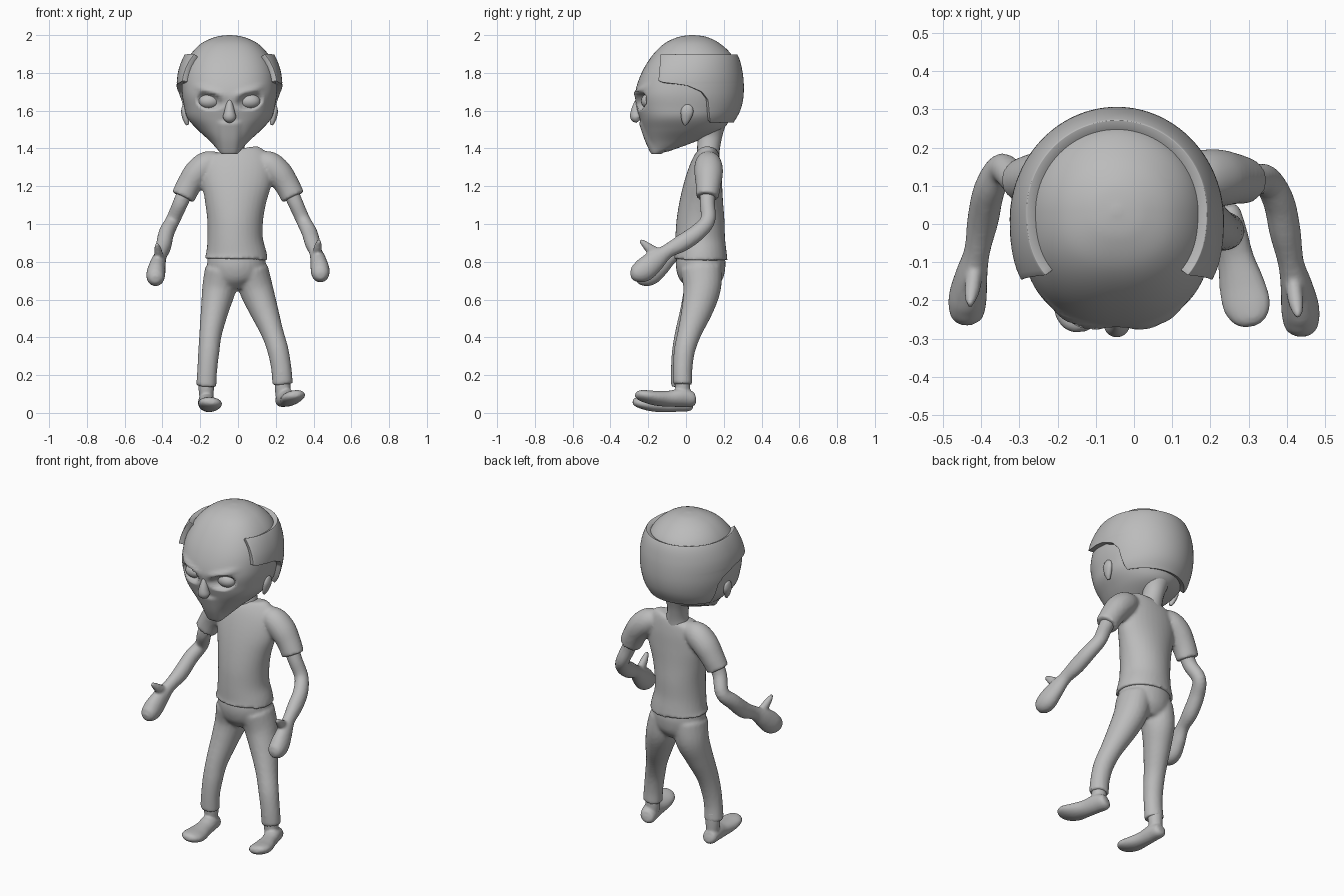
import bpy, bmesh
from math import sin, cos, pi, exp
from mathutils import Vector, Matrix

old = bpy.data.objects.get("Cube")
if old:
    bpy.data.objects.remove(old, do_unlink=True)

GREY = (0.5, 0.5, 0.5, 1)
mat = bpy.data.materials.new("plain grey")
mat.use_nodes = True
mat.diffuse_color = GREY
mat.node_tree.nodes["Principled BSDF"].inputs["Base Color"].default_value = GREY

HX = -0.045  # centre line of the head


def spline(rows, steps):
    """Catmull-Rom through rows of any width."""
    rows = [Vector(r) for r in rows]
    out = []
    for i in range(len(rows) - 1):
        a, b, c, d = rows[max(i - 1, 0)], rows[i], rows[i + 1], rows[min(i + 2, len(rows) - 1)]
        for k in range(steps):
            t = k / steps
            out.append(b + (c - a) * (t / 2) + (2 * a - 5 * b + 4 * c - d) * (t * t / 2)
                       + (3 * b - a - 3 * c + d) * (t ** 3 / 2))
    return out + [rows[-1]]


def skin(bm, rings, closed=True):
    rings = [[bm.verts.new(p) for p in r] for r in rings]
    n = len(rings[0])
    for r, s in zip(rings, rings[1:]):
        for i in range(n if closed else n - 1):
            j = (i + 1) % n
            bm.faces.new((r[i], r[j], s[j], s[i]))
    if closed:
        bm.faces.new(rings[0])
        bm.faces.new(rings[-1])


def tube(bm, rows, sides=20, steps=5):
    """Elliptical sweep through rows of (x, y, z, width, depth)."""
    pts = spline(rows, steps)
    rings = []
    for i, p in enumerate(pts):
        t = (pts[min(i + 1, len(pts) - 1)].to_3d() - pts[max(i - 1, 0)].to_3d()).normalized()
        u = Vector((1, 0, 0))
        u = (u - t * u.dot(t)).normalized()
        v = t.cross(u)
        rings.append([p.to_3d() + u * (p[3] * cos(2 * pi * k / sides)) + v * (p[4] * sin(2 * pi * k / sides))
                      for k in range(sides)])
    skin(bm, rings)


def ball(bm, centre, size):
    m = Matrix.Translation(centre) @ Matrix.Diagonal((*size, 1))
    bmesh.ops.create_uvsphere(bm, u_segments=24, v_segments=14, radius=1, matrix=m)


def finish(name, bm, voxel=0, relax=4):
    bmesh.ops.recalc_face_normals(bm, faces=bm.faces)
    for f in bm.faces:
        f.smooth = True
    me = bpy.data.meshes.new(name)
    bm.to_mesh(me)
    bm.free()
    me.materials.append(mat)
    ob = bpy.data.objects.new(name, me)
    bpy.context.collection.objects.link(ob)
    if voxel:
        r = ob.modifiers.new("blend", "REMESH")
        r.mode, r.voxel_size, r.use_smooth_shade = "VOXEL", voxel, True
        s = ob.modifiers.new("relax", "SMOOTH")
        s.factor, s.iterations = 0.5, relax
    return ob


# Head: (height, half width, front y, back y)
skull = spline([(2.0, .01, .025, .045), (1.99, .075, -.04, .11), (1.955, .15, -.115, .18),
                (1.89, .21, -.18, .245), (1.8, .245, -.235, .272), (1.7, .252, -.268, .278),
                (1.62, .24, -.262, .265), (1.56, .222, -.245, .235), (1.5, .17, -.226, .19),
                (1.44, .105, -.205, .06), (1.385, .055, -.18, -.09), (1.37, .04, -.17, -.12)], 7)


def head_point(s, a, grow=0):
    """Point of a head section; angle 0 is the back, pi the front."""
    z, w, yf, yb = s
    mid = (yf + yb) / 2
    c, k = cos(a), sin(a)
    e = 0.83 if c < 0 else 1
    y = mid + (1 if c > 0 else -1) * abs(c) ** e * ((yb - yf) / 2 + grow)
    x = (1 if k > 0 else -1) * abs(k) ** e * (w + grow)
    return Vector((HX + x, y, z))


def sculpt(p):
    """Carve eye sockets and raise brows and muzzle."""
    x, z = p.x - HX, p.z
    if p.y > -.1:
        return p
    s = 1 if x > 0 else -1
    ax = abs(x) - .107
    d = (ax / .066) ** 2 + ((z - 1.65 - .15 * ax) / .046) ** 2
    p.y += .045 * max(0, 1 - d) ** .5
    brow = exp(-((z - 1.705 - .3 * ax) / .014) ** 2 - (ax / .07) ** 4)
    p.y -= .014 * brow
    if z < 1.55:
        p.y -= .012 * exp(-(x / .055) ** 6) * min(1, (1.55 - z) / .02)
    return p


bm = bmesh.new()
skin(bm, [[sculpt(head_point(s, 2 * pi * k / 96)) for k in range(96)] for s in skull])
finish("head", bm)

bm = bmesh.new()
tube(bm, [(HX, -.235, 1.69, .012, .012), (HX, -.25, 1.64, .018, .024), (HX, -.262, 1.595, .028, .03),
          (HX, -.262, 1.565, .034, .032), (HX, -.25, 1.545, .02, .016)])
finish("nose", bm)

for side, label in ((1, "left"), (-1, "right")):
    bm = bmesh.new()
    ball(bm, (HX + side * .107, -.196, 1.65), (.056, .042, .04))
    finish(label + "_eye", bm)
    bm = bmesh.new()
    tube(bm, [(HX + side * .222, -.005, 1.525, .008, .008), (HX + side * .23, -.002, 1.55, .015, .022),
              (HX + side * .238, .005, 1.59, .018, .033), (HX + side * .24, .012, 1.62, .012, .025),
              (HX + side * .238, .015, 1.632, .004, .008)])
    finish(label + "_ear", bm)

# Hair: a band around the sides and back, open in front
edge = [(1.892, -.125), (1.75, -.14), (1.735, .0), (1.70, .08), (1.66, .11), (1.545, .12)]


def hairline(z):
    for (z0, y0), (z1, y1) in zip(edge, edge[1:]):
        if z >= z1:
            return y0 + (y1 - y0) * (z0 - z) / (z0 - z1)
    return edge[-1][1]


def section(z):
    for a, b in zip(skull, skull[1:]):
        if a[0] >= z >= b[0]:
            return a.lerp(b, (a[0] - z) / (a[0] - b[0]))


bm = bmesh.new()
rings = []
for i in range(47):
    z = 1.89 - .345 * i / 46
    s = section(z)
    lo, hi = 0, pi
    for _ in range(20):
        m = (lo + hi) / 2
        lo, hi = (m, hi) if head_point(s, m, .01).y > hairline(z) else (lo, m)
    rings.append([head_point(s, lo * k / 30, .01) for k in range(-30, 31)])
skin(bm, rings, closed=False)
hair = finish("hair", bm)
thick = hair.modifiers.new("thickness", "SOLIDIFY")
thick.thickness, thick.offset = .036, 0
bev = hair.modifiers.new("soft_rim", "BEVEL")
bev.width, bev.segments, bev.angle_limit = .006, 2, 1.0

bm = bmesh.new()
tube(bm, [(-.02, .115, 1.32, .08, .06), (-.025, .118, 1.39, .062, .06), (-.035, .125, 1.46, .06, .065),
          (-.04, .125, 1.52, .085, .085), (-.045, .12, 1.57, .12, .11)])
finish("neck", bm)

# Shirt: torso blended with two sleeves
bm = bmesh.new()
tube(bm, [(-.01, .078, .812, .17, .143), (-.01, .078, .84, .162, .138), (-.015, .075, .92, .147, .132),
          (-.015, .077, 1.02, .148, .127), (-.013, .082, 1.12, .163, .115), (-.008, .092, 1.22, .185, .1),
          (-.005, .105, 1.31, .185, .082), (-.005, .115, 1.37, .155, .062), (-.008, .117, 1.393, .1, .045)],
     sides=32)
for s in (1, -1):
    tube(bm, [(s * .1, .115, 1.335, .05, .05), (s * .16, .118, 1.315, .072, .072), (s * .215, .12, 1.27, .073, .076),
              (s * .26, .118, 1.205, .066, .067), (s * .292, .112, 1.142, .064, .06)])
finish("shirt", bm, .01)

# Trousers: hips blended with two legs
bm = bmesh.new()
tube(bm, [(-.01, .078, .845, .148, .125), (-.008, .078, .78, .155, .132), (-.005, .085, .71, .135, .115),
          (0, .088, .66, .07, .07)], sides=28)
tube(bm, [(.07, .08, .76, .09, .11), (.095, .085, .66, .09, .1), (.135, .06, .55, .077, .084),
          (.18, .02, .43, .06, .064), (.212, -.008, .33, .056, .056), (.23, -.018, .23, .054, .052),
          (.236, -.018, .15, .055, .052)])
tube(bm, [(-.085, .08, .76, .09, .11), (-.1, .085, .66, .09, .1), (-.122, .052, .55, .075, .082),
          (-.145, .005, .42, .06, .064), (-.155, -.02, .32, .056, .055), (-.163, -.03, .23, .053, .05),
          (-.168, -.028, .14, .054, .052)])
finish("trousers", bm, .01)

# Arms with mitten hands and raised thumbs
for side, label, dy, dz in ((1, "left", 0, 0), (-1, "right", .03, -.02)):
    def place(rows):
        return [(side * x, y + dy * (z < 1.1), z + dz * (z < .95), a, b) for x, y, z, a, b in rows]
    bm = bmesh.new()
    tube(bm, place([(.265, .115, 1.2, .042, .042), (.305, .113, 1.11, .04, .04), (.345, .115, 1.02, .038, .04),
                    (.378, .06, .955, .041, .044), (.395, -.02, .9, .041, .046), (.41, -.1, .855, .034, .038),
                    (.425, -.165, .805, .042, .056), (.435, -.225, .755, .05, .062),
                    (.437, -.272, .735, .042, .044), (.437, -.293, .73, .018, .018)]))
    tube(bm, place([(.415, -.13, .83, .022, .03), (.42, -.18, .86, .022, .028),
                    (.425, -.215, .89, .018, .02), (.43, -.243, .915, .008, .01)]))
    finish(label + "_arm", bm, .008, 3)

# Shoes: (y, half width, height of middle, half height), swept heel to toe
last = [(.05, .018, .07, .016), (.035, .04, .07, .038), (-.02, .046, .08, .048), (-.09, .048, .075, .042),
        (-.16, .06, .078, .038), (-.215, .062, .088, .032), (-.25, .045, .096, .024), (-.266, .02, .1, .012)]
for label, x0, turn, drop, ankle, roll in (("left", .232, .24, 0, .236, .15), ("right", -.172, .1, .025, -.168, -.05)):
    bm = bmesh.new()
    tube(bm, [(x0 - turn * (y - .05), y - drop * .6, z - drop * (1 - y * 2), w, h) for y, w, z, h in last])
    for v in bm.verts:
        v.co.z += roll * (v.co.x - x0 + turn * (v.co.y - .05))
    tube(bm, [(ankle, -.018, .2, .04, .038), (ankle, -.018, .14, .042, .04), (ankle, -.015, .075, .036, .036)])
    for v in bm.verts:
        v.co.z = max(v.co.z, .003)
    finish(label + "_shoe", bm, .007, 3)
